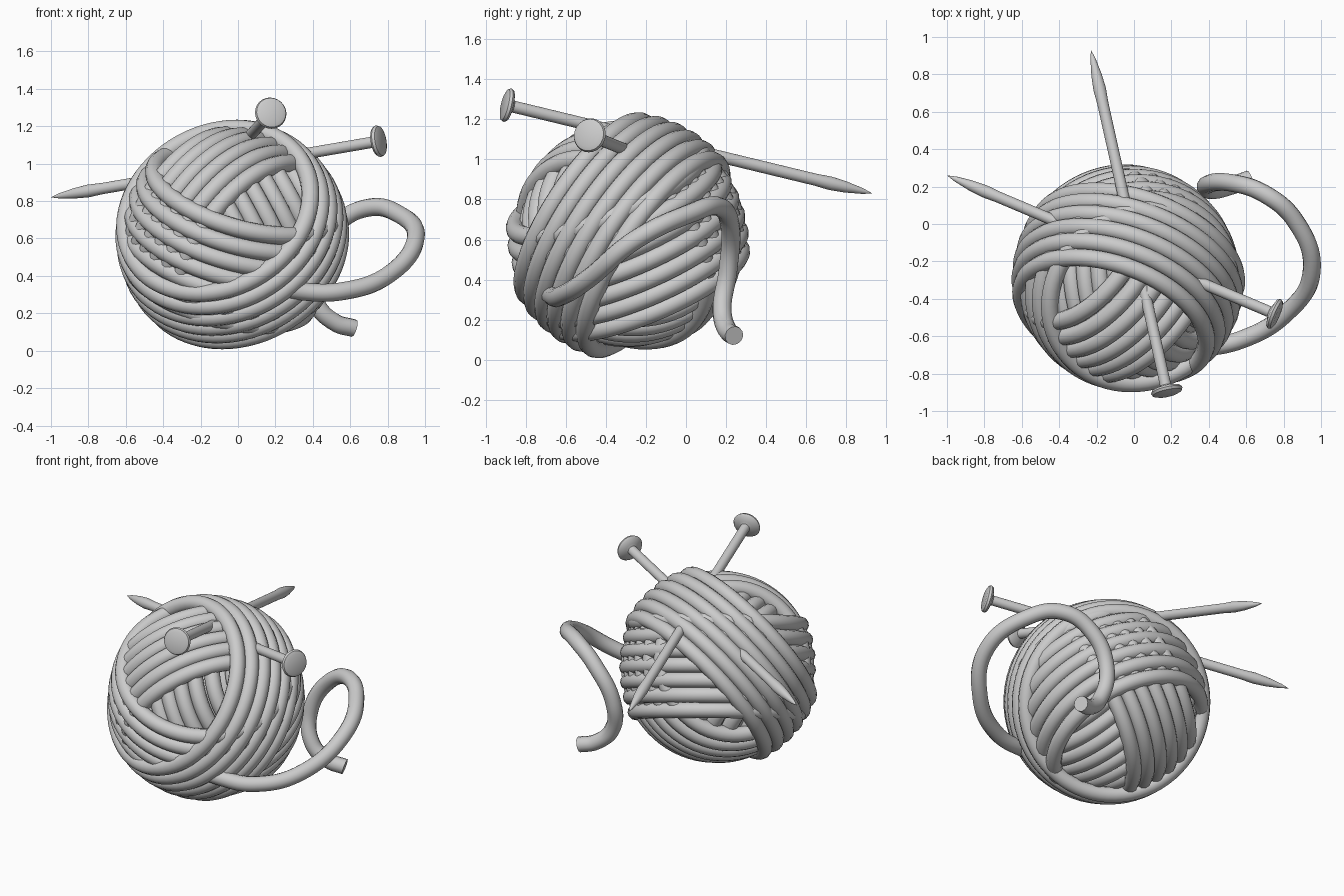
import bpy, math
from mathutils import Vector

if "Cube" in bpy.data.objects:
    bpy.data.objects.remove(bpy.data.objects["Cube"])

CENTRE = Vector((-0.03, -0.29, 0.61))
YARN = 0.048


def strand(name, splines, cyclic, smooth=False):
    # Round yarn swept along one or more paths, converted to a mesh
    cu = bpy.data.curves.new(name, 'CURVE')
    cu.dimensions = '3D'
    cu.bevel_depth = YARN
    cu.bevel_resolution = 4
    cu.use_fill_caps = True
    for pts in splines:
        if smooth:
            sp = cu.splines.new('BEZIER')
            sp.bezier_points.add(len(pts) - 1)
            for bp, p in zip(sp.bezier_points, pts):
                bp.co = p
                bp.handle_left_type = bp.handle_right_type = 'AUTO'
            sp.resolution_u = 10
        else:
            sp = cu.splines.new('POLY')
            sp.points.add(len(pts) - 1)
            for q, p in zip(sp.points, pts):
                q.co = (*p, 1)
        sp.use_cyclic_u = cyclic
    ob = bpy.data.objects.new(name, cu)
    bpy.context.collection.objects.link(ob)
    finish(ob, True)
    return ob


def finish(ob, convert=False):
    bpy.ops.object.select_all(action='DESELECT')
    ob.select_set(True)
    bpy.context.view_layer.objects.active = ob
    if convert:
        bpy.ops.object.convert(target='MESH')
    bpy.ops.object.shade_smooth_by_angle(angle=math.radians(40))


def band(name, normal, radius, start, end, count, curve=1.0):
    # Parallel windings across one axis; curve 1 follows a sphere, 0 a cylinder
    n = Vector(normal).normalized()
    u = n.orthogonal().normalized()
    v = n.cross(u)
    rings = []
    for i in range(count):
        d = start + (end - start) * i / (count - 1)
        r = math.sqrt(radius ** 2 - (curve * d) ** 2)
        rings.append([CENTRE + n * d + (u * math.cos(a) + v * math.sin(a)) * r
                      for a in (math.tau * k / 72 for k in range(72))])
    strand(name, rings, True)


def needle(name, head, tip):
    # Lathed needle: button head, straight shaft, long tapered point
    head, tip = Vector(head), Vector(tip)
    L = (tip - head).length
    prof = [(0, -0.022), (0.06, -0.022), (0.08, -0.014), (0.086, 0), (0.078, 0.012),
            (0.045, 0.022), (0.030, 0.028), (0.030, L - 0.30), (0.034, L - 0.22),
            (0.028, L - 0.14), (0.014, L - 0.05), (0, L)]
    N = 24
    verts, faces = [], []
    for r, z in prof:
        for k in range(N):
            a = math.tau * k / N
            verts.append((max(r, 1e-4) * math.cos(a), max(r, 1e-4) * math.sin(a), z))
    for j in range(len(prof) - 1):
        for k in range(N):
            m = (k + 1) % N
            faces.append((j * N + k, j * N + m, (j + 1) * N + m, (j + 1) * N + k))
    me = bpy.data.meshes.new(name)
    me.from_pydata(verts, [], faces)
    ob = bpy.data.objects.new(name, me)
    bpy.context.collection.objects.link(ob)
    ob.location = head
    ob.rotation_euler = (tip - head).to_track_quat('Z', 'Y').to_euler()
    finish(ob)


# Solid core behind the windings
bpy.ops.mesh.primitive_uv_sphere_add(segments=48, ring_count=24, radius=0.47, location=CENTRE)
core = bpy.context.object
core.name = "ball_core"
finish(core)

# Layers of windings, inner to outer
band("inner_windings", (0.87, 0.1, 0.45), 0.50, -0.42, 0.42, 11)
band("cross_windings", (-0.7, 0.5, 0.5), 0.535, -0.12, 0.31, 6, 0.95)
band("level_windings", (0.25, -0.38, 0.89), 0.547, -0.28, 0.26, 7, 0.85)
band("outer_windings", (-0.30, -0.79, 0.53), 0.575, -0.16, 0.26, 6, 0.95)

# Loose end of yarn looping out on the right
tail = [(0.15, -0.70, 0.36), (0.32, -0.67, 0.32), (0.57, -0.62, 0.32), (0.81, -0.48, 0.41),
        (0.95, -0.25, 0.60), (0.86, 0.02, 0.73), (0.70, 0.16, 0.765), (0.52, 0.22, 0.67),
        (0.39, 0.21, 0.45), (0.42, 0.18, 0.25), (0.52, 0.205, 0.15), (0.62, 0.24, 0.12)]
strand("yarn_tail", [tail], False, True)

# Pair of knitting needles
needle("needle_front", (0.175, -0.89, 1.27), (-0.23, 0.93, 0.83))
needle("needle_side", (0.75, -0.48, 1.12), (-1.0, 0.26, 0.82))
